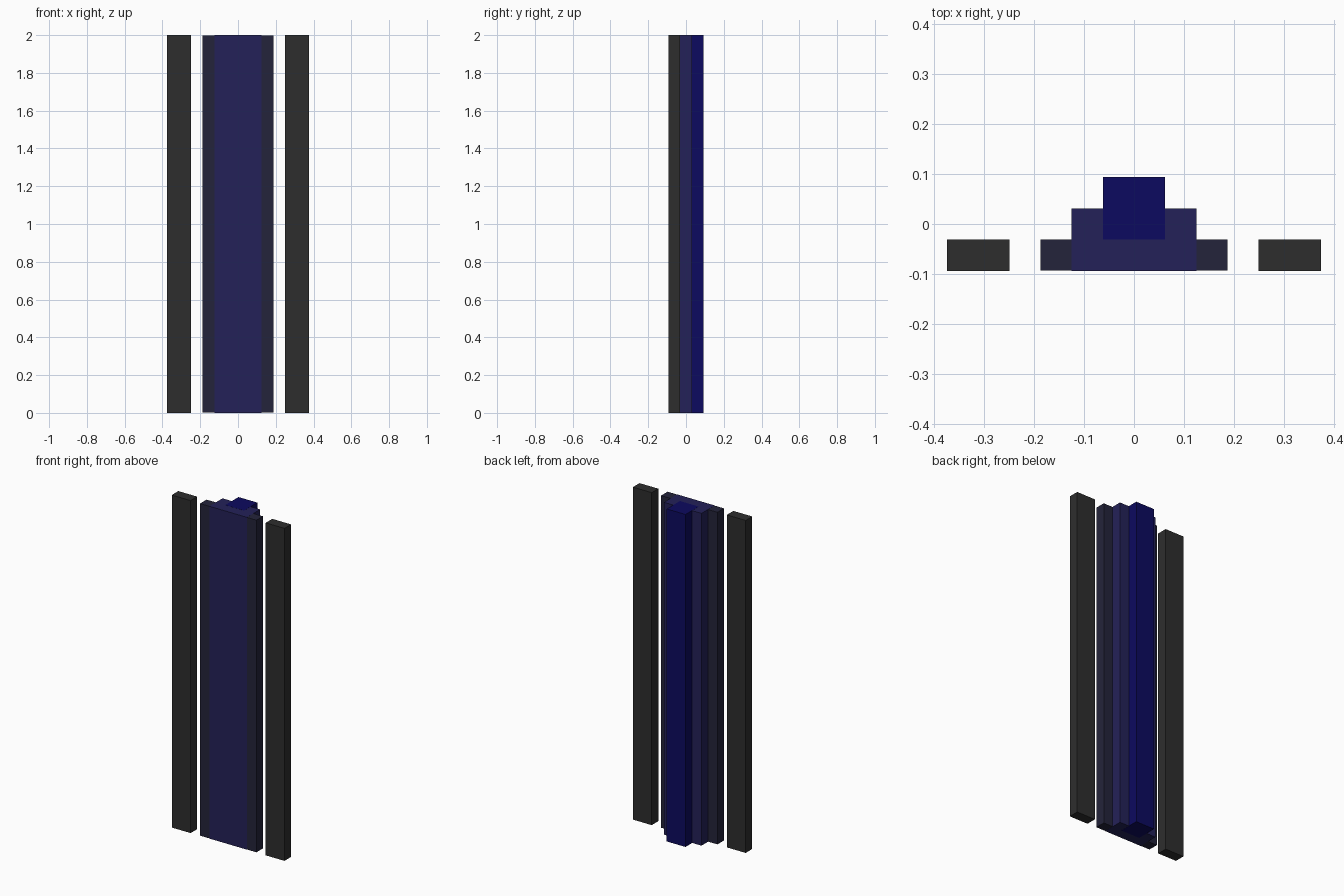
import bpy
import bmesh
from mathutils import Vector

cube = bpy.data.objects.get("Cube")
if cube:
    bpy.data.objects.remove(cube, do_unlink=True)

U = 0.0625      # base module of the design
HEIGHT = 2.0
FRONT = -1.5 * U
STEP = 0.0006   # tiny step that keeps overlapping faces from coinciding


def material(name, rgb):
    mat = bpy.data.materials.new(name)
    mat.use_nodes = True
    color = (*rgb, 1.0)
    mat.diffuse_color = color
    mat.node_tree.nodes["Principled BSDF"].inputs["Base Color"].default_value = color
    return mat


def box(name, lo, hi, mat):
    lo, hi = Vector(lo), Vector(hi)
    bm = bmesh.new()
    bmesh.ops.create_cube(bm, size=1.0)
    bmesh.ops.scale(bm, vec=hi - lo, verts=bm.verts)
    mesh = bpy.data.meshes.new(name)
    bm.to_mesh(mesh)
    bm.free()
    mesh.materials.append(mat)
    obj = bpy.data.objects.new(name, mesh)
    obj.location = (lo + hi) / 2
    bpy.context.collection.objects.link(obj)
    return obj


charcoal = material("charcoal", (0.027, 0.027, 0.027))
slate_navy = material("slate navy", (0.0175, 0.0175, 0.043))
indigo = material("indigo", (0.0175, 0.0155, 0.099))
deep_blue = material("deep blue", (0.0037, 0.003, 0.116))

# Stepped central column: wide front plate, middle block, rear spine
box("front_plate", (-3 * U, FRONT + STEP, 2 * STEP),
    (3 * U, -0.5 * U, HEIGHT - 2 * STEP), slate_navy)
box("middle_block", (-2 * U, FRONT, STEP),
    (2 * U, 0.5 * U, HEIGHT - STEP), indigo)
box("rear_spine", (-U, -0.5 * U, 0), (U, 1.5 * U, HEIGHT), deep_blue)

# Free-standing rails on both sides
for name, x in (("right_rail", -5 * U), ("left_rail", 5 * U)):
    box(name, (x - U, FRONT, 0), (x + U, -0.5 * U, HEIGHT), charcoal)
